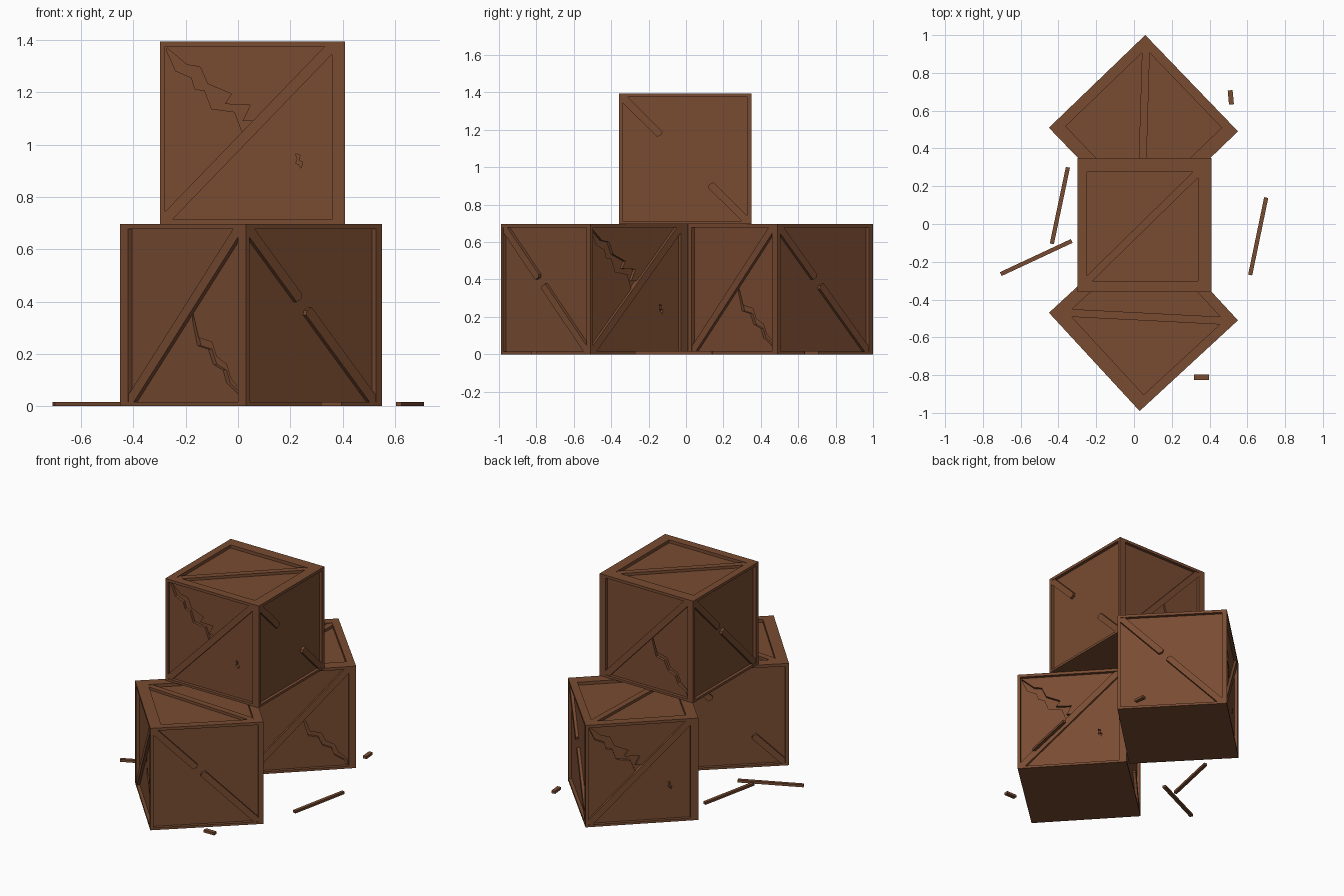
import bpy, bmesh, math
from mathutils import Vector, Matrix

if "Cube" in bpy.data.objects:
    bpy.data.objects.remove(bpy.data.objects["Cube"])

H, Z, DEEP = 0.354, 0.697, 0.021      # crate half width, height, panel recess
T = 0.029                             # brace thickness measured along the panel edge

wood = bpy.data.materials.new("brown wood")
wood.diffuse_color = (0.19, 0.071, 0.031, 1)
wood.use_nodes = True
wood.node_tree.nodes["Principled BSDF"].inputs["Base Color"].default_value = wood.diffuse_color


def point(side, u, v, d):
    """Panel coordinates (right, up, depth) to crate coordinates."""
    if side == 4:
        return Vector((u, v, Z - d))
    return Matrix.Rotation(side * math.pi / 2, 3, 'Z') @ Vector((u, -H + d, v))


def prism(bm, side, poly, d0, d1):
    a = [bm.verts.new(point(side, u, v, d0)) for u, v in poly]
    b = [bm.verts.new(point(side, u, v, d1)) for u, v in poly]
    bm.faces.new(a)
    bm.faces.new(b[::-1])
    n = len(poly)
    for i in range(n):
        bm.faces.new((a[i], b[i], b[(i + 1) % n], a[(i + 1) % n]))


def finish(bm, name):
    bmesh.ops.recalc_face_normals(bm, faces=bm.faces[:])
    me = bpy.data.meshes.new(name)
    bm.to_mesh(me)
    bm.free()
    me.materials.append(wood)
    return me


def add(name, me):
    ob = bpy.data.objects.new(name, me)
    bpy.context.collection.objects.link(ob)
    return ob


# panel rectangles: front, right, back, left, top  (u0, v0, u1, v1)
panels = [(-.335, .016, .305, .678), (-.335, .016, .331, .678),
          (-.310, .016, .309, .678), (-.335, .016, .322, .678),
          (-.305, -.298, .285, .280)]

# crate box with recessed panels and cracks
bm = bmesh.new()
prism(bm, 0, [(-H, 0), (H, 0), (H, Z), (-H, Z)], 0, 2 * H)
crate = add("crate_source", finish(bm, "crate_source"))

bm = bmesh.new()
for s, (a, b, c, d) in enumerate(panels):
    prism(bm, s, [(a, b), (c, b), (c, d), (a, d)], -0.03, DEEP)
recess = add("recess_cutter", finish(bm, "recess_cutter"))

front_crack = [(-.327, .673), (-.25, .608), (-.20, .600), (-.171, .535), (-.08, .497),
               (-.106, .458), (-.008, .454), (-.038, .393), (.004, .393), (-.036, .350),
               (-.040, .354), (-.068, .428), (-.156, .440), (-.182, .509), (-.22, .516),
               (-.232, .558), (-.293, .585), (-.327, .660)]
front_chip = [(.165, .268), (.182, .262), (.178, .242), (.192, .236), (.186, .212),
              (.178, .226), (.166, .232), (.172, .248)]
back_crack = [(.03, .365), (.065, .262), (.140, .245), (.165, .190), (.222, .160),
              (.245, .108), (.298, .062), (.308, .018), (.298, .018), (.284, .050),
              (.224, .088), (.203, .138), (.148, .160), (.120, .218), (.058, .232),
              (.03, .330)]
bm = bmesh.new()
for s, poly in ((0, front_crack), (0, front_chip), (2, back_crack)):
    prism(bm, s, poly, DEEP - 0.006, DEEP + 0.018)
cracks = add("crack_cutter", finish(bm, "crack_cutter"))

for cutter in (recess, cracks):
    m = crate.modifiers.new("cut", 'BOOLEAN')
    m.operation, m.solver, m.object = 'DIFFERENCE', 'EXACT', cutter
    cutter.hide_render = True
dg = bpy.context.evaluated_depsgraph_get()
box_mesh = bpy.data.meshes.new_from_object(crate.evaluated_get(dg))
box_mesh.name = "crate_box"
for ob in (crate, recess, cracks):
    bpy.data.objects.remove(ob)


# diagonal braces, whole or snapped (f0, f1 = fractions along the diagonal)
def brace(bm, side, rising, f0=0, f1=1):
    u0, v0, u1, v1 = panels[side]
    if not rising:
        v0, v1 = v1, v0
    sg = 1 if rising else -1
    at = lambda f: (u0 + (u1 - u0) * f, v0 + (v1 - v0) * f)
    h = T * 0.5
    if f0 == 0:
        start = [(u0, v0 + sg * T), (u0, v0), (u0 + T, v0)]
    else:
        x, y = at(f0)
        start = [(x - h, y + sg * h), (x - h * .7, y - sg * h * .2), (x + h, y - sg * h)]
    if f1 == 1:
        end = [(u1, v1 - sg * T), (u1, v1), (u1 - T, v1)]
    else:
        x, y = at(f1)
        end = [(x + h, y - sg * h), (x + h * .7, y + sg * h * .2), (x - h, y + sg * h)]
    prism(bm, side, start + end, 0.003, DEEP + 0.002)


bm = bmesh.new()
for s in (0, 2, 4):
    brace(bm, s, True)
brace(bm, 1, False, 0, .30)
brace(bm, 1, False, .71, 1)
brace(bm, 3, False, 0, .40)
brace(bm, 3, False, .475, 1)
brace_mesh = finish(bm, "crate_braces")

# the three stacked crates
for name, x, y, z, ang in (("top_crate", .055, -.005, Z, 0),
                           ("front_crate", .05, -.49, 0, 132.7),
                           ("back_crate", .05, .50, 0, -136.1)):
    for part, me in (("box", box_mesh), ("braces", brace_mesh)):
        ob = add(f"{name}_{part}", me)
        ob.location = (x, y, z)
        ob.rotation_euler.z = math.radians(ang)

# broken slats and chips on the ground
slats = [((-.35, .30), (-.435, -.105), .022), ((-.705, -.265), (-.33, -.09), .022),
         ((.70, .14), (.615, -.27), .022), ((.509, .708), (.516, .633), .026),
         ((.318, -.811), (.396, -.811), .028)]
for i, (p, q, w) in enumerate(slats):
    p, q = Vector(p), Vector(q)
    bm = bmesh.new()
    bmesh.ops.create_cube(bm, size=1)
    bmesh.ops.scale(bm, vec=((q - p).length, w, .017), verts=bm.verts)
    ob = add("broken_slat" if i < 3 else "wood_chip", finish(bm, "slat"))
    c = (p + q) / 2
    ob.location = (c.x, c.y, .0085)
    ob.rotation_euler.z = math.atan2(q.y - p.y, q.x - p.x)
